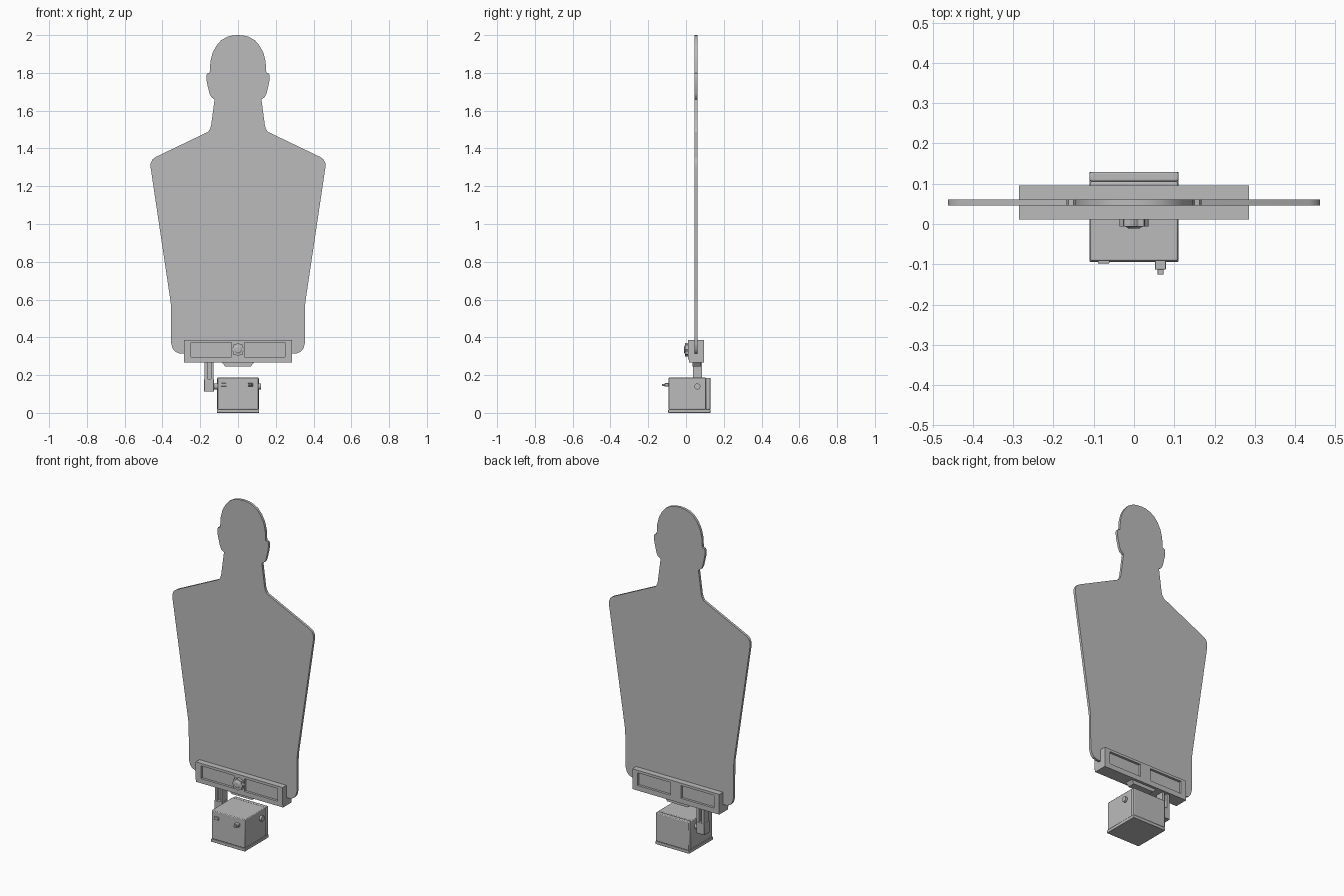
import bpy, bmesh, math
from mathutils import Matrix, Vector

cube = bpy.data.objects.get("Cube")
if cube:
    bpy.data.objects.remove(cube, do_unlink=True)

GREY = (0.5, 0.5, 0.5, 1)
mat = bpy.data.materials.new("plain grey")
mat.use_nodes = True
mat.diffuse_color = GREY
mat.node_tree.nodes["Principled BSDF"].inputs["Base Color"].default_value = GREY


def finish(name, bm, bevel=0):
    bmesh.ops.recalc_face_normals(bm, faces=bm.faces)
    me = bpy.data.meshes.new(name)
    bm.to_mesh(me)
    bm.free()
    me.materials.append(mat)
    ob = bpy.data.objects.new(name, me)
    bpy.context.collection.objects.link(ob)
    if bevel:
        mod = ob.modifiers.new("soft edges", 'BEVEL')
        mod.width, mod.segments = bevel, 2
    bpy.ops.object.select_all(action='DESELECT')
    bpy.context.view_layer.objects.active = ob
    ob.select_set(True)
    bpy.ops.object.shade_smooth_by_angle(angle=math.radians(30))
    return ob


def boxes(name, spans, bevel=0):
    """One mesh from boxes given as (x0, x1, y0, y1, z0, z1)."""
    bm = bmesh.new()
    for x0, x1, y0, y1, z0, z1 in spans:
        m = Matrix.Translation(((x0 + x1) / 2, (y0 + y1) / 2, (z0 + z1) / 2))
        m = m @ Matrix.Diagonal((x1 - x0, y1 - y0, z1 - z0, 1))
        bmesh.ops.create_cube(bm, size=1, matrix=m)
    return finish(name, bm, bevel)


def slab(name, outline, y0, y1):
    """Extrude an x-z outline from y0 to y1."""
    bm = bmesh.new()
    face = bm.faces.new([bm.verts.new((x, y0, z)) for x, z in outline])
    out = bmesh.ops.extrude_face_region(bm, geom=[face])["geom"]
    bmesh.ops.translate(bm, vec=(0, y1 - y0, 0),
                        verts=[v for v in out if isinstance(v, bmesh.types.BMVert)])
    return finish(name, bm)


def rod(name, start, end, r, r2=None):
    a, b = Vector(start), Vector(end)
    bm = bmesh.new()
    m = Matrix.Translation((a + b) / 2) @ (b - a).to_track_quat('Z', 'Y').to_matrix().to_4x4()
    bmesh.ops.create_cone(bm, cap_ends=True, segments=24, radius1=r,
                          radius2=r if r2 is None else r2, depth=(b - a).length, matrix=m)
    return finish(name, bm)


# Flat silhouette board: head arc, ear, neck, shoulder, tapered torso
half = [(0, 2), (0.03, 1.998), (0.06, 1.99), (0.09, 1.972), (0.115, 1.943),
        (0.135, 1.905), (0.146, 1.86), (0.15, 1.80), (0.163, 1.797), (0.168, 1.785),
        (0.165, 1.75), (0.151, 1.69), (0.142, 1.672), (0.124, 1.66),
        (0.142, 1.525), (0.147, 1.505), (0.158, 1.488),
        (0.435, 1.355), (0.453, 1.342), (0.462, 1.322), (0.462, 1.295),
        (0.36, 0.61), (0.356, 0.58), (0.354, 0.37), (0.347, 0.342),
        (0.333, 0.324), (0.31, 0.315)]
slab("silhouette_board", half + [(-x, z) for x, z in reversed(half[1:])], 0.046, 0.061)


# Clamp jaws: thin plate plus a raised frame leaving two recessed panels
def jaw(name, inner, outer, z0, z1):
    step = inner + (outer - inner) * 0.6
    lo, hi = sorted((inner, step))
    flo, fhi = sorted((step, outer))
    parts = [(-0.285, 0.285, lo, hi, z0, z1),
             (-0.285, 0.285, flo, fhi, z0, 0.297),
             (-0.285, 0.285, flo, fhi, 0.372, z1),
             (-0.035, 0.035, flo, fhi, 0.297, 0.372)]
    for s in (-1, 1):
        x0, x1 = sorted((s * 0.25, s * 0.285))
        parts.append((x0, x1, flo, fhi, 0.297, 0.372))
    boxes(name, parts)


jaw("front_clamp_jaw", 0.046, 0.011, 0.283, 0.387)
jaw("back_clamp_jaw", 0.061, 0.096, 0.267, 0.387)
boxes("clamp_base", [(-0.285, 0.285, 0.015, 0.061, 0.267, 0.283),
                     (-0.285, 0.285, 0.046, 0.061, 0.283, 0.315)])
slab("clamp_underside_boss", [(-0.085, 0.267), (0.085, 0.267), (0.068, 0.246), (-0.068, 0.246)],
     0.035, 0.08)

# Lobed tightening knob
lobes = []
for i in range(64):
    a = math.tau * i / 64
    r = 0.0325 + 0.003 * math.cos(8 * a)
    lobes.append((r * math.cos(a), 0.335 + r * math.sin(a)))
slab("clamp_knob", lobes, -0.006, 0.011)
rod("clamp_knob_cap", (0, -0.006, 0.335), (0, -0.011, 0.335), 0.022, 0.014)

# Lifting arm: H-section stem over a hub block
boxes("arm_stem", [(-0.177, -0.162, 0.036, 0.084, 0.17, 0.267),
                   (-0.144, -0.129, 0.036, 0.084, 0.17, 0.267),
                   (-0.162, -0.144, 0.054, 0.066, 0.17, 0.267)])
boxes("arm_hub", [(-0.18, -0.127, 0.034, 0.086, 0.112, 0.18)], 0.003)
rod("drive_axle", (-0.13, 0.06, 0.14), (0.122, 0.06, 0.14), 0.016)

# Motor housing with base plate and back cover
boxes("motor_housing", [(-0.109, 0.109, -0.092, 0.105, 0.018, 0.188)], 0.004)
boxes("housing_back_cover", [(-0.11, 0.11, 0.106, 0.129, 0.018, 0.186)], 0.004)
boxes("housing_base", [(-0.111, 0.111, -0.094, 0.129, 0, 0.018)], 0.002)

# Front controls
boxes("switch_body", [(0.052, 0.079, -0.113, -0.09, 0.14, 0.157)], 0.002)
boxes("switch_lever", [(0.058, 0.073, -0.126, -0.112, 0.143, 0.154)], 0.002)
boxes("front_socket", [(-0.09, -0.061, -0.098, -0.09, 0.14, 0.157)], 0.002)
